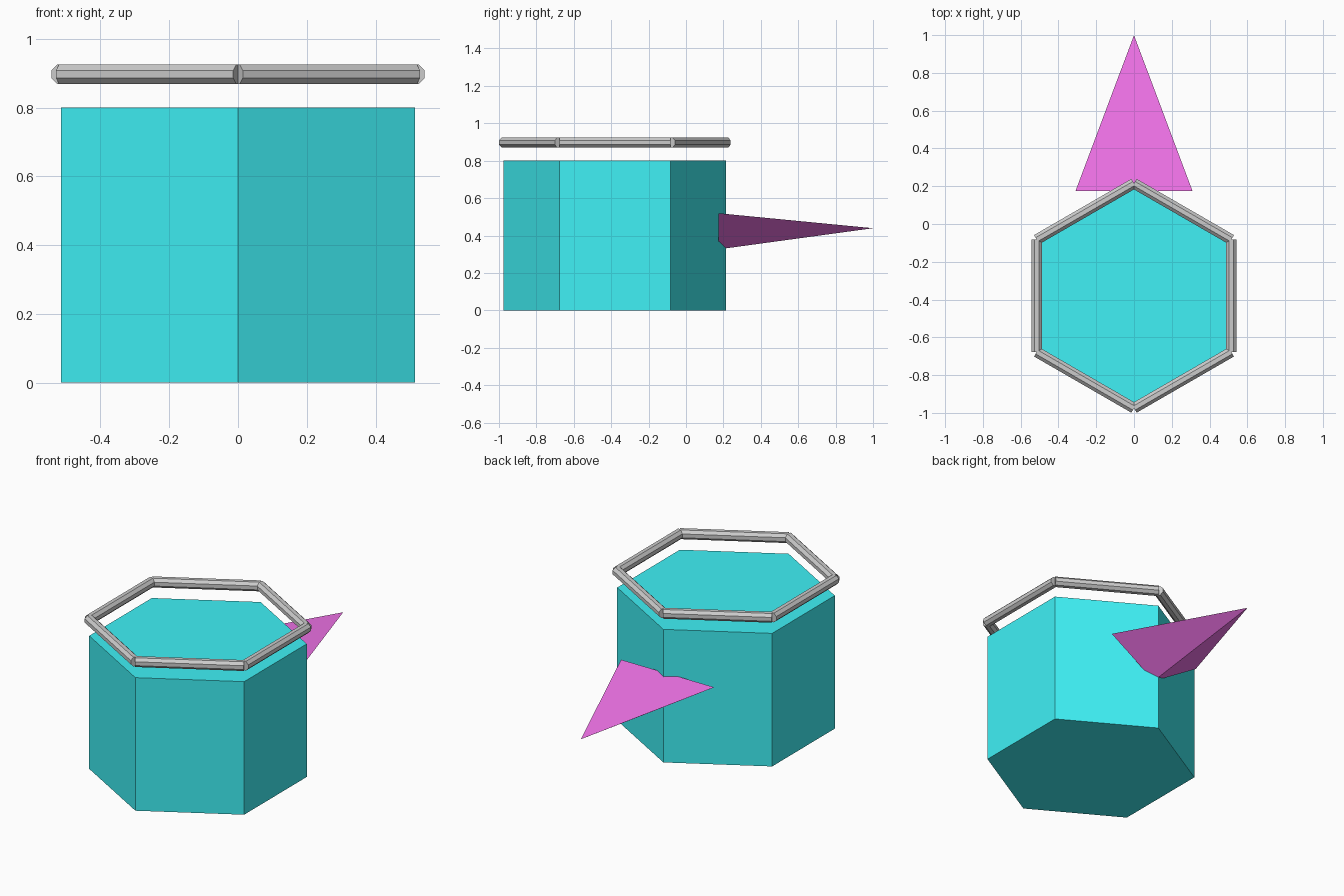
import bpy
from math import pi, cos, sin
from mathutils import Vector, Matrix

if "Cube" in bpy.data.objects:
    bpy.data.objects.remove(bpy.data.objects["Cube"])

CENTER_Y = -0.38
R = 0.595          # hexagon corner radius
RING_Z = 0.897


def paint(obj, name, color):
    mat = bpy.data.materials.new(name)
    mat.diffuse_color = (*color, 1)
    mat.use_nodes = True
    mat.node_tree.nodes["Principled BSDF"].inputs["Base Color"].default_value = mat.diffuse_color
    obj.data.materials.append(mat)


def corner(i, z):
    a = pi / 2 + i * pi / 3
    return Vector((R * cos(a), CENTER_Y + R * sin(a), z))


# Hexagonal body, corners pointing front and back
bpy.ops.mesh.primitive_cylinder_add(vertices=6, radius=R, depth=0.8,
                                    location=(0, CENTER_Y, 0.4))
body = bpy.context.object
body.name = "body"
paint(body, "cyan", (0.05, 0.88, 0.92))

# Ring of six straight bars floating above the body
for i in range(6):
    a, b = corner(i, RING_Z), corner(i + 1, RING_Z)
    axis = (b - a).normalized()
    bpy.ops.mesh.primitive_cylinder_add(vertices=8, radius=0.03,
                                        depth=(b - a).length)
    bar = bpy.context.object
    bar.name = f"ring_bar_{i + 1}"
    # Bar axis lies level, with a flat facing up
    up = Vector((0, 0, 1))
    frame = Matrix((up.cross(axis), -up, axis)).transposed()
    if frame.determinant() < 0:
        frame = Matrix((up.cross(axis), up, axis)).transposed()
    bar.matrix_world = (Matrix.Translation((a + b) / 2) @ frame.to_4x4()
                        @ Matrix.Rotation(pi / 8, 4, 'Z'))

# Three-sided spike pointing backwards
verts = [(-0.31, 0.174, 0.519), (0.31, 0.174, 0.519), (0, 0.174, 0.326), (0, 1.0, 0.439)]
faces = [(0, 1, 2), (1, 0, 3), (2, 1, 3), (0, 2, 3)]
mesh = bpy.data.meshes.new("spike")
mesh.from_pydata(verts, [], faces)
spike = bpy.data.objects.new("spike", mesh)
bpy.context.collection.objects.link(spike)
paint(spike, "magenta", (0.92, 0.18, 0.85))
